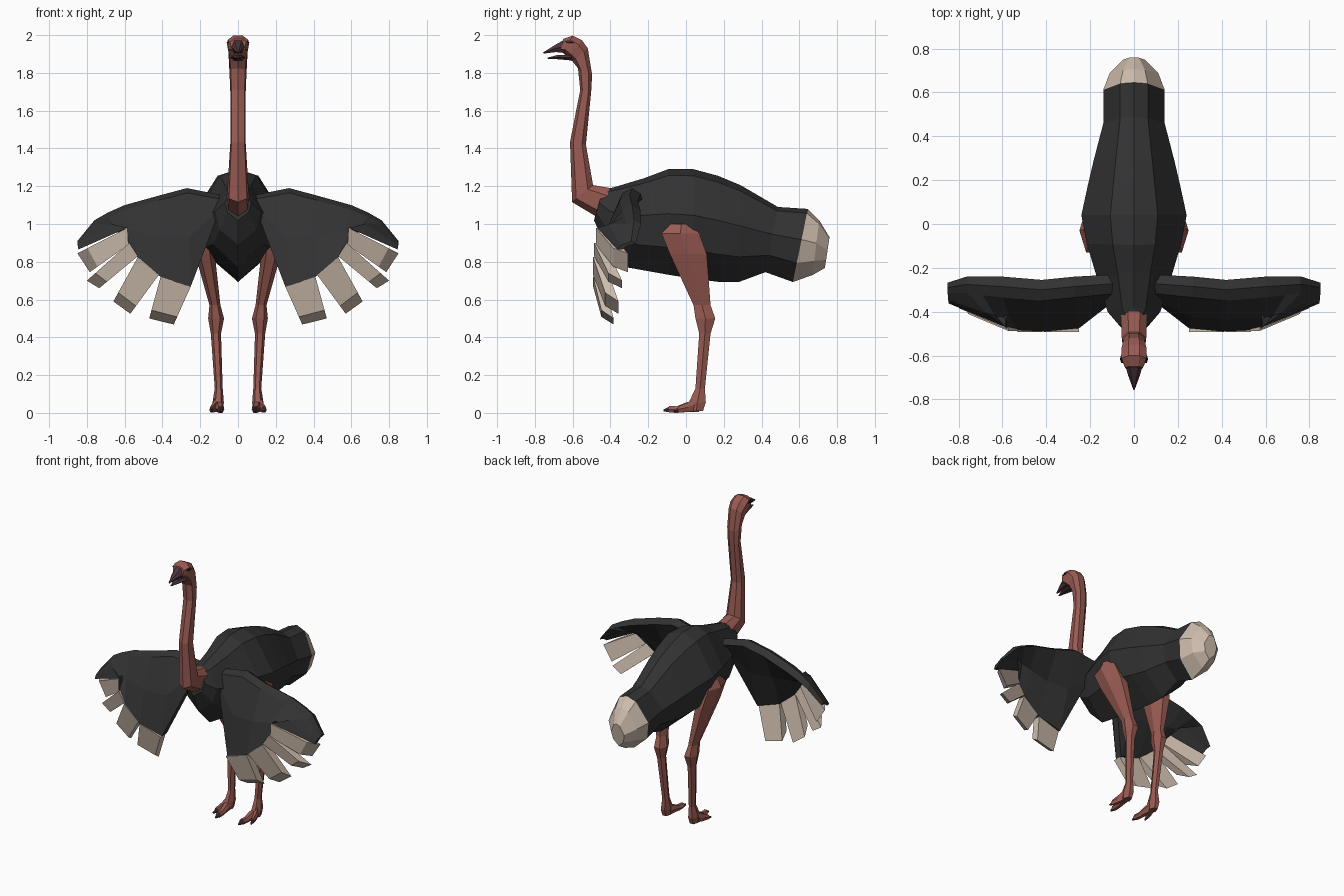
import bpy, bmesh
from mathutils import Vector


def material(name, rgb):
    m = bpy.data.materials.new(name)
    m.diffuse_color = (*rgb, 1)
    return m


BLACK = material("black_plumage", (0.032, 0.032, 0.032))
PALE = material("pale_plumage", (0.62, 0.51, 0.42))
SKIN = material("red_skin", (0.32, 0.105, 0.085))
HORN = material("dark_horn", (0.075, 0.035, 0.042))
EYE = material("eye_black", (0.01, 0.01, 0.01))


def loft(name, rings, mat, mirror=False):
    """Skin a list of equal-length point rings and cap both ends."""
    bm = bmesh.new()
    vs = [[bm.verts.new(p) for p in r] for r in rings]
    n = len(vs[0])
    for r, s in zip(vs, vs[1:]):
        for i in range(n):
            j = (i + 1) % n
            bm.faces.new((r[i], r[j], s[j], s[i]))
    bm.faces.new(vs[0])
    bm.faces.new(vs[-1])
    bmesh.ops.recalc_face_normals(bm, faces=bm.faces)
    me = bpy.data.meshes.new(name)
    bm.to_mesh(me)
    bm.free()
    me.materials.append(mat)
    ob = bpy.data.objects.new(name, me)
    bpy.context.collection.objects.link(ob)
    if mirror:
        mod = ob.modifiers.new("mirror", 'MIRROR')
        mod.use_mirror_merge = False
    return ob


BODY = [(0, 0), (.06, .45), (.42, 1), (.74, .8), (1, 0)]
OVAL = [(0, .0), (.2, .85), (.75, 1), (1, .45)]
HEX = [(0, .5), (.5, 1), (1, .5)]


def section(a, b, w, shape, cx=0.0):
    """Ring from (y, z) point a to b, half width w, about x = cx."""
    half = [(s * w, a[0] + (b[0] - a[0]) * t, a[1] + (b[1] - a[1]) * t) for t, s in shape]
    left = [(-x, y, z) for x, y, z in reversed(half) if x > 1e-6]
    return [(cx + x, y, z) for x, y, z in half + left]


# Body: top point, bottom point, half width
body = [((-.44, 1.18), (-.487, 1.02), .07), ((-.38, 1.195), (-.43, .89), .12),
        ((-.22, 1.243), (-.31, .77), .165), ((-.095, 1.29), (-.085, .73), .215),
        ((.04, 1.29), (.04, .71), .24), ((.17, 1.255), (.17, .694), .212),
        ((.29, 1.205), (.28, .693), .185), ((.487, 1.09), (.42, .745), .14),
        ((.645, 1.08), (.566, .693), .14)]
loft("body", [section(*s, BODY) for s in body], BLACK)

# Tail tuft
tail = [body[-1], ((.705, 1.02), (.67, .73), .11), ((.76, .93), (.735, .767), .05)]
loft("tail_tuft", [section(*s, BODY) for s in tail], PALE)

# Neck and head: front point, back point, half width
neck = [((-.46, 1.03), (-.40, 1.19), .06), ((-.603, 1.116), (-.492, 1.206), .056),
        ((-.614, 1.434), (-.53, 1.42), .041), ((-.56, 1.71), (-.502, 1.70), .041),
        ((-.572, 1.825), (-.497, 1.79), .045), ((-.60, 1.86), (-.52, 1.93), .051),
        ((-.63, 1.885), (-.55, 1.972), .058), ((-.65, 1.905), (-.60, 1.997), .056),
        ((-.665, 1.912), (-.65, 1.98), .042)]
loft("neck_and_head", [section(*s, OVAL) for s in neck], SKIN)

# Beak halves, held open
loft("upper_beak", [section(*s, HEX) for s in [
    ((-.645, 1.975), (-.63, 1.905), .042), ((-.69, 1.95), (-.69, 1.91), .027),
    ((-.757, 1.908), (-.755, 1.902), .003)]], HORN)
loft("lower_beak", [section(*s, HEX) for s in [
    ((-.61, 1.895), (-.60, 1.865), .04), ((-.68, 1.895), (-.675, 1.872), .024),
    ((-.735, 1.88), (-.733, 1.875), .004)]], HORN)

# Eyes
loft("eye", [section((-.635, 1.965), (-.595, 1.965), .004, HEX, .052)] +
     [[(x, y, z) for x, y, z in
       [(.05, -.635, 1.957), (.058, -.635, 1.957), (.064, -.615, 1.957),
        (.058, -.595, 1.957), (.05, -.595, 1.957), (.046, -.615, 1.957)]]], EYE, True)

# Legs: front y, back y, z, half width, centre x
leg = [(-.08, .03, 1.0, .05, .18), (-.13, .07, .95, .062, .187),
       (-.085, .11, .84, .052, .175), (.04, .13, .57, .029, .122),
       (.05, .155, .50, .042, .116), (.07, .13, .42, .027, .117),
       (.05, .10, .13, .021, .102), (.015, .105, .055, .03, .105),
       (.02, .09, .01, .026, .105)]
loft("leg", [section((f, z), (b, z), w, HEX, x) for f, b, z, w, x in leg], SKIN, True)


# Toes: y, top z, bottom z, half width, centre x
def toe(name, pts, mat):
    loft(name, [section((y, t), (y, b), w, HEX, x) for y, t, b, w, x in pts], mat, True)


toe("inner_toe", [(.07, .07, .005, .024, .105), (0, .055, .004, .024, .098),
                  (-.05, .035, 0, .02, .093), (-.09, .036, .002, .018, .09)], SKIN)
toe("inner_claw", [(-.085, .034, .003, .015, .09), (-.12, .018, .008, .006, .088)], HORN)
toe("outer_toe", [(.06, .09, .01, .018, .108), (.01, .055, .005, .017, .125),
                  (-.04, .035, .002, .014, .138)], SKIN)
toe("outer_claw", [(-.036, .03, .004, .011, .137), (-.065, .015, .005, .005, .145)], HORN)

# Wings: leading x, y, z; trailing x, y, z; thickness scale
stations = [((.07, -.27, 1.15), (.12, -.34, 1.01), .9), ((.27, -.285, 1.19), (.25, -.45, .67), 1),
            ((.42, -.30, 1.15), (.41, -.465, .72), 1), ((.60, -.285, 1.10), (.53, -.46, .82), 1),
            ((.69, -.28, 1.06), (.58, -.455, .89), .9), ((.76, -.275, 1.02), (.585, -.45, .98), .8),
            ((.85, -.29, .91), (.845, -.35, .865), .5)]


def wing_ring(lead, trail, h):
    a, b = Vector(lead), Vector(trail)
    m = a.lerp(b, .5)
    at = lambda p, y, z=0: p + Vector((0, y * h, z * h))
    return [at(a, .045, -.03), a, at(a, -.05, -.025), at(m, -.055),
            at(b, -.025), at(b, .025), at(m, .03)]


loft("wing", [wing_ring(*s) for s in stations], BLACK, True)

# Wing feathers: base pair (x, z), tip pair (x, z), base y, tip y
feathers = [((.585, .98), (.58, .89), (.85, .845), (.785, .745), -.45, -.335),
            ((.575, .90), (.53, .83), (.80, .70), (.735, .66), -.46, -.365),
            ((.53, .825), (.42, .73), (.66, .59), (.57, .525), -.465, -.385),
            ((.41, .72), (.25, .67), (.47, .50), (.34, .468), -.465, -.41)]
for i, (a, b, c, d, y0, y1) in enumerate(feathers):
    a, b, c, d = (Vector((p[0], y, p[1])) for p, y in ((a, y0), (b, y0), (c, y1), (d, y1)))
    t = Vector((0, .027, 0))
    # the front face stops short so the end is cut at a slant
    loft(f"wing_feather_{i + 1}", [
        [a - t, b - t, b + t, a + t],
        [c.lerp(a, .2) - t, d.lerp(b, .2) - t, d + t, c + t]], PALE, True)
